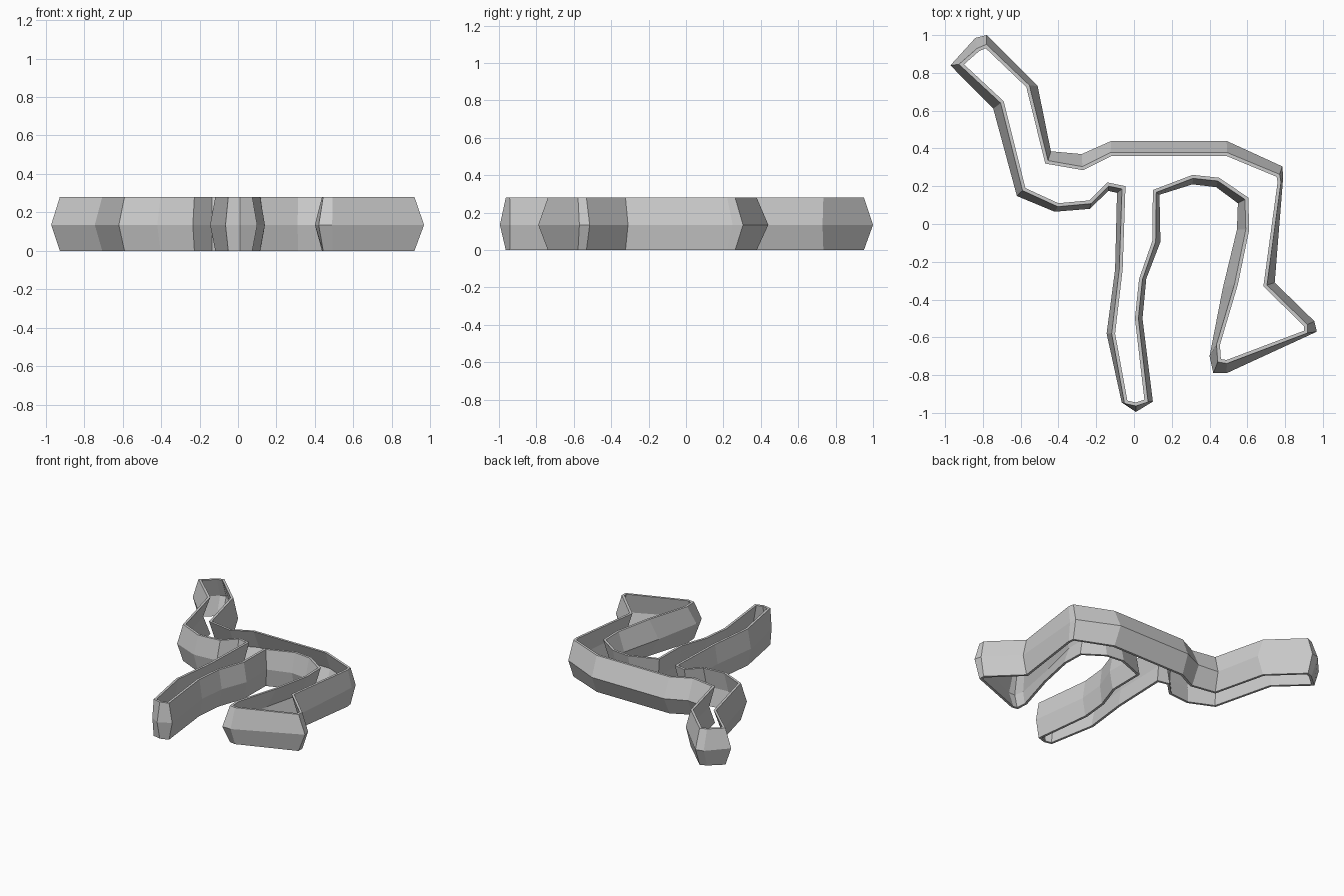
import bpy
import bmesh
from mathutils import Vector

if "Cube" in bpy.data.objects:
    bpy.data.objects.remove(bpy.data.objects["Cube"])

HEIGHT, RIDGE, WALL = 0.28, 0.135, 0.018

# Clockwise outline; each entry: ridge x, y, then inner rim x, y
neck_back = [
    (-.84, .985, -.82, .915), (-.78, 1.0, -.785, .93), (-.51, .73, -.57, .725),
    (-.44, .385, -.47, .32), (-.277, .37, -.27, .285), (-.12, .44, -.12, .36),
    (.49, .44, .49, .36), (.785, .305, .755, .25), (.79, .25, .76, .22)]
rear_leg = [
    (.745, -.31, .685, -.33), (.955, -.515, .90, -.54), (.968, -.57, .90, -.565),
    (.49, -.79, .49, -.72), (.42, -.79, .46, -.715), (.40, -.70, .455, -.64),
    (.47, -.34, .55, -.32), (.545, -.03, .61, -.03), (.55, .11, .605, .14)]
belly = [(.435, .195, .45, .245), (.31, .21, .31, .26), (.135, .155, .10, .18)]
front_leg = [
    (.14, -.095, .097, -.09), (.065, -.29, .027, -.29), (.045, -.50, .005, -.50),
    (.10, -.94, .055, -.93), (.01, -.995, .01, -.945), (-.065, -.945, -.035, -.935),
    (-.145, -.58, -.10, -.58), (-.10, -.24, -.06, -.24), (-.09, .165, -.045, .20)]
throat = [
    (-.135, .175, -.14, .22), (-.235, .08, -.235, .125), (-.42, .065, -.40, .11),
    (-.62, .148, -.575, .19), (-.745, .61, -.69, .65), (-.972, .84, -.90, .845)]
outline = neck_back + rear_leg + belly + front_leg + throat


def inset(path, d):
    """Move a clockwise closed path inward by d with limited mitres."""
    out = []
    for i, p in enumerate(path):
        a = (p - path[i - 1]).normalized()
        b = (path[(i + 1) % len(path)] - p).normalized()
        na, nb = Vector((a.y, -a.x)), Vector((b.y, -b.x))
        m = (na + nb).normalized()
        out.append(p + m * d / max(m.dot(na), 0.5))
    return out


ridge = [Vector(p[:2]) for p in outline]
rim_in = [Vector(p[2:]) for p in outline]
rim_out = inset(rim_in, -WALL)
ridge_in = inset(ridge, WALL)

# Closed wall section: outer bottom, ridge, top, then back down inside
section = [(rim_out, 0), (ridge, RIDGE), (rim_out, HEIGHT),
           (rim_in, HEIGHT), (ridge_in, RIDGE), (rim_in, 0)]

bm = bmesh.new()
rings = [[bm.verts.new((p.x, p.y, z)) for p in path] for path, z in section]
n = len(outline)
for k, ring in enumerate(rings):
    nxt = rings[(k + 1) % len(rings)]
    for i in range(n):
        j = (i + 1) % n
        bm.faces.new((ring[i], ring[j], nxt[j], nxt[i]))
bmesh.ops.recalc_face_normals(bm, faces=bm.faces)

mesh = bpy.data.meshes.new("cutter_wall")
bm.to_mesh(mesh)
bm.free()
bpy.context.collection.objects.link(bpy.data.objects.new("cutter_wall", mesh))
